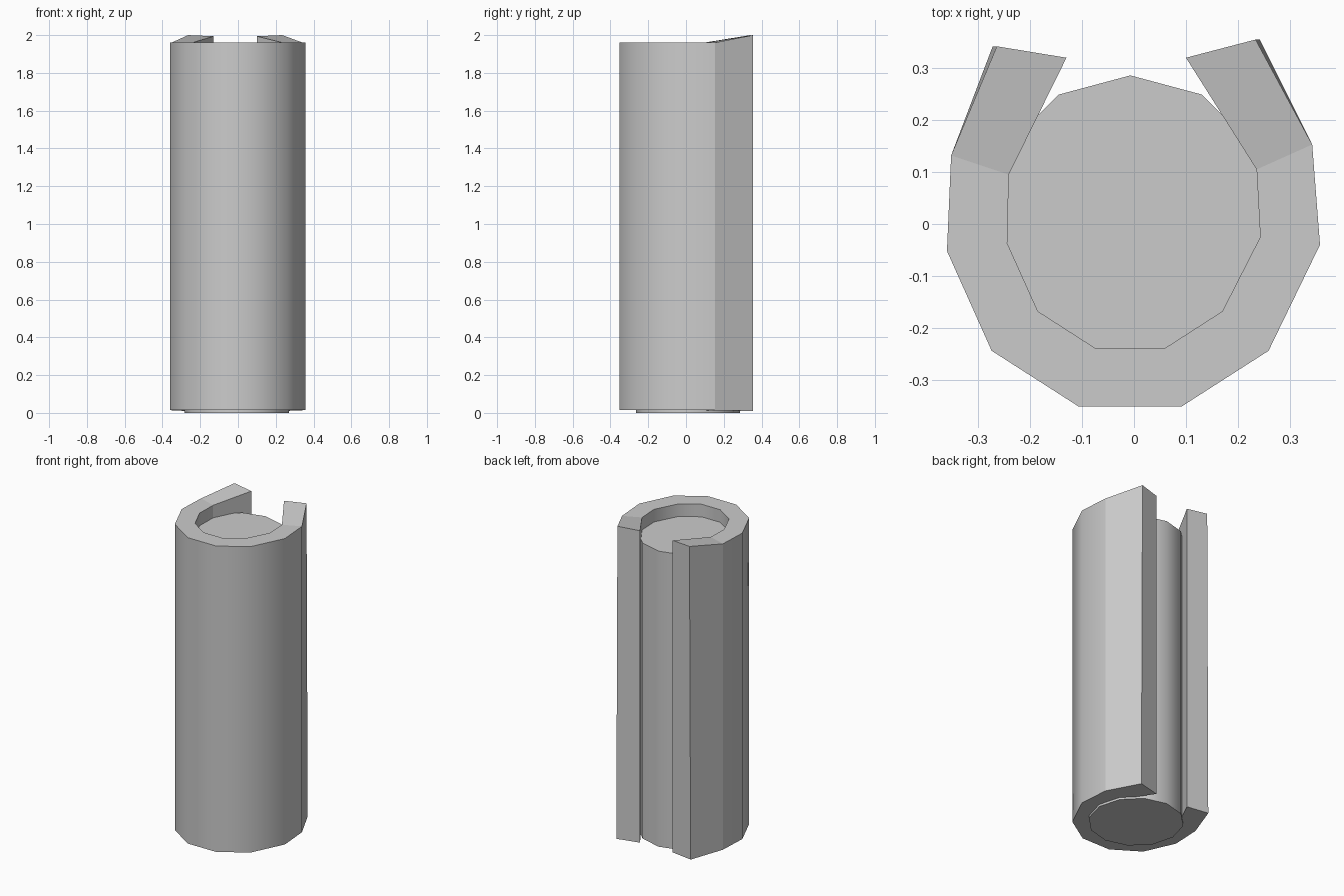
import bpy, bmesh, math

if "Cube" in bpy.data.objects:
    bpy.data.objects.remove(bpy.data.objects["Cube"])

# Open C cross-section: (outer x, outer y, inner x, inner y), left tip to right tip
SECTION = [
    (-0.268, 0.342, -0.13, 0.32), (-0.352, 0.132, -0.241, 0.095),
    (-0.36, -0.052, -0.244, -0.037), (-0.274, -0.244, -0.185, -0.168),
    (-0.107, -0.351, -0.073, -0.24), (0.092, -0.351, 0.058, -0.24),
    (0.259, -0.244, 0.17, -0.168), (0.358, -0.04, 0.243, -0.025),
    (0.343, 0.153, 0.236, 0.105), (0.238, 0.355, 0.10, 0.32)]
LAST = len(SECTION) - 1


def finish(bm, name, seams=()):
    """Smooth the sides, keep hard edges and seams crisp, and add the object."""
    bmesh.ops.recalc_face_normals(bm, faces=bm.faces[:])
    for f in bm.faces:
        f.smooth = True
    for e in bm.edges:
        e.smooth = len(e.link_faces) == 2 and e.calc_face_angle() < math.radians(40)
        if e in seams:
            e.smooth = False
    mesh = bpy.data.meshes.new(name)
    bm.to_mesh(mesh)
    bm.free()
    obj = bpy.data.objects.new(name, mesh)
    bpy.context.collection.objects.link(obj)
    return obj


# Outer shell: rings of four corners, with the tips rising at the top
bm = bmesh.new()
rings = []
for i, (ox, oy, ix, iy) in enumerate(SECTION):
    tip = i in (0, LAST)
    top = 2.0 if tip else 1.96
    low = 0.01 if tip else 0.014
    flare = math.copysign(0.004, ox) if tip else 0
    inner_top = 1.994 if tip else top
    rings.append([bm.verts.new(p) for p in (
        (ox + flare, oy, low), (ox - flare, oy, top),
        (ix, iy, inner_top), (ix, iy, low))])
for a, b in zip(rings, rings[1:]):
    for k in range(4):
        n = (k + 1) % 4
        bm.faces.new((a[k], b[k], b[n], a[n]))
bm.faces.new(rings[0])
bm.faces.new(rings[-1])
# Seams where the straight tips leave the round wall
seams = [bm.edges.get((r[k], r[(k + 1) % 4]))
         for r in (rings[1], rings[-2]) for k in range(4)]
finish(bm, "outer_shell", seams)

# Inner core: twelve-sided solid, recessed below the shell rim
CORE_TOP = 1.88
bm = bmesh.new()
bmesh.ops.create_cone(bm, cap_ends=True, segments=12, radius1=0.276,
                      radius2=0.276, depth=CORE_TOP)
bmesh.ops.translate(bm, verts=bm.verts[:], vec=(-0.007, 0.01, CORE_TOP / 2))
finish(bm, "inner_core")
